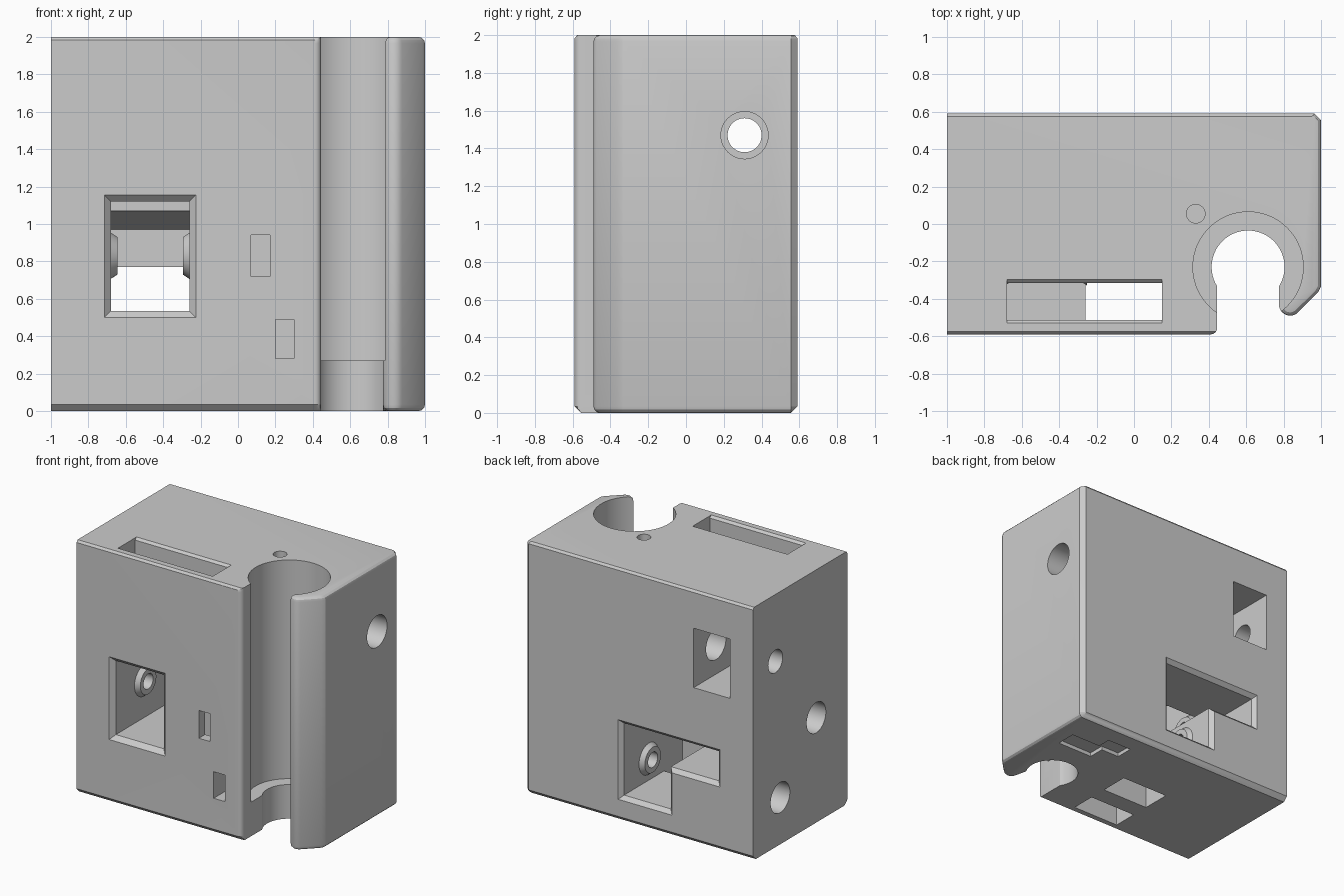
import bpy, bmesh, math

old = bpy.data.objects.get("Cube")
if old:
    bpy.data.objects.remove(old, do_unlink=True)

grey = bpy.data.materials.new("plain_grey")
grey.use_nodes = True
grey.diffuse_color = (0.6, 0.6, 0.6, 1)
grey.node_tree.nodes["Principled BSDF"].inputs["Base Color"].default_value = (0.6, 0.6, 0.6, 1)


def arc(cx, cy, r, a0, a1, n):
    angles = [math.radians(a0 + (a1 - a0) * i / n) for i in range(n + 1)]
    return [(cx + r * math.cos(a), cy + r * math.sin(a)) for a in angles]


def loft(name, rings):
    """Closed solid through equal-length rings of 3D points, capped at both ends."""
    bm = bmesh.new()
    loops = [[bm.verts.new(p) for p in ring] for ring in rings]
    bm.faces.new(loops[0])
    bm.faces.new(loops[-1])
    for low, high in zip(loops, loops[1:]):
        for i in range(len(low)):
            j = (i + 1) % len(low)
            bm.faces.new((low[i], low[j], high[j], high[i]))
    bm.normal_update()
    bmesh.ops.recalc_face_normals(bm, faces=bm.faces)
    if bm.calc_volume(signed=True) < 0:
        bmesh.ops.reverse_faces(bm, faces=bm.faces)
    me = bpy.data.meshes.new(name)
    bm.to_mesh(me)
    bm.free()
    me.materials.append(grey)
    ob = bpy.data.objects.new(name, me)
    bpy.context.scene.collection.objects.link(ob)
    return ob


def prism(points, lo, hi, axis="z"):
    """Extrude an outline along x (outline is y, z) or z (outline is x, y)."""
    place = (lambda p, d: (d, *p)) if axis == "x" else (lambda p, d: (*p, d))
    return loft("cutter", [[place(p, d) for p in points] for d in (lo, hi)])


def box(x0, x1, y0, y1, z0, z1):
    return prism([(x0, y0), (x1, y0), (x1, y1), (x0, y1)], z0, z1)


def rod(y, z, r, x0, x1):
    return prism(arc(y, z, r, 0, 352.5, 47), x0, x1, "x")


def flare(ob, axis, side, grow):
    """Widen one end of a box cutter so that it cuts a chamfered rim."""
    verts = ob.data.vertices
    mid = [sum(v.co[k] for v in verts) / len(verts) for k in range(3)]
    for v in verts:
        if (v.co[axis] - mid[axis]) * side > 0:
            for k in range(3):
                if k != axis:
                    v.co[k] += math.copysign(grow[k], v.co[k] - mid[k])
    return ob


def combine(target, tool, operation="DIFFERENCE"):
    """Apply a boolean, changing solver if the first one loses the solid."""
    before = target.data.copy()
    for solver in ("EXACT", "MANIFOLD"):
        mod = target.modifiers.new("shape", "BOOLEAN")
        mod.operation = operation
        mod.solver = solver
        mod.object = tool
        bpy.context.view_layer.objects.active = target
        bpy.ops.object.modifier_apply(modifier=mod.name)
        if len(target.data.polygons) > len(before.polygons) * 0.6:
            break
        target.data = before.copy()
    bpy.data.objects.remove(tool, do_unlink=True)


def outline(rim, front_cut, back_cut):
    """Body section: rim shrinks the jaw and right side, the cuts trim front and back."""
    pts = [(-1, -0.59)] + arc(0.41, -0.555, 0.035, -90, 0, 5)
    pts += arc(0.61, -0.23, 0.195, 212, -32, 40)
    pts += arc(0.835, -0.43, 0.06 - rim, 180, 315, 10)
    pts += [(0.985 - rim, -0.365 + rim * 0.3), (1 - rim, -0.335), (1 - rim, 0.555),
            (0.965 - rim * 0.4, 0.59), (-1, 0.59)]
    return [(x, min(max(y, front_cut - 0.59), 0.59 - back_cut)) for x, y in pts]


# Body: clamp block with hooked jaw, chamfered long rims, rounded right rim
levels = []
for t in (0, 30, 60, 90):
    a = math.radians(t)
    levels.append((0.035 * (1 - math.sin(a)), 0.035 * (1 - math.cos(a))))
rings = []
for rim, z in levels:
    rings.append([(x, y, z) for x, y in outline(rim, 0.035 - z, 0.035 - z)])
for rim, z in reversed(levels):
    trim = max(0, 0.014 - z)
    rings.append([(x, y, 2 - z) for x, y in outline(rim, trim, trim)])
body = loft("clamp_body", rings)

# Wide rod bore above the ledge
combine(body, prism(arc(0.61, -0.23, 0.295, 0, 355, 71), 0.27, 2.1))

# Front wheel chamber with sloped ceiling
combine(body, prism([(-0.65, 0.535), (0.08, 0.535), (0.08, 0.97), (-0.51, 1.12),
                     (-0.65, 1.12)], -0.68, -0.26, "x"))
combine(body, flare(box(-0.68, -0.26, -0.655, -0.555, 0.535, 1.12), 1, -1, (0.1, 0, 0.1)))

# Back wheel chamber, its floor outlet and the side passage to the front chamber
combine(body, prism([(0.65, 0.2), (0.06, 0.2), (0.06, -0.1), (-0.17, -0.1),
                     (-0.17, 0.6), (-0.05, 0.77), (0.65, 0.77)], -0.26, 0.15, "x"))
combine(body, box(-0.68, -0.2, -0.1, 0.65, 0.535, 0.77))
combine(body, flare(box(-0.26, 0.15, 0.56, 0.66, 0.2, 0.77), 1, 1, (0.1, 0, 0.1)))
combine(body, flare(box(-0.68, 0.15, 0.56, 0.66, 0.535, 0.77), 1, 1, (0.1, 0, 0.1)))

# Top slot, running to the bottom on its right half
combine(body, box(-0.68, 0.15, -0.512, -0.315, 0.6, 2.1))
combine(body, box(-0.26, 0.15, -0.512, -0.315, -0.1, 0.7))
combine(body, flare(box(-0.68, 0.15, -0.512, -0.315, 1.982, 2.082), 2, 1, (0, 0.1, 0)))

# Nut slots, back pocket and small top hole
combine(body, box(0.07, 0.17, -0.65, -0.1, 0.72, 0.94))
combine(body, box(0.2, 0.3, -0.65, 0.36, 0.28, 0.49))
combine(body, box(-0.8, -0.48, 0.12, 0.65, 1.23, 1.7))
combine(body, prism(arc(0.33, 0.055, 0.05, 0, 345, 23), 1.7, 2.1))

# Stepped shallow recess underneath
combine(body, prism([(0.86, 0.31), (0.6, 0.31), (0.6, 0.42), (0.39, 0.42),
                     (0.39, 0.28), (0.55, 0.28), (0.55, 0.15), (0.86, 0.15)], -0.1, 0.03))

# Conical bearing bosses on both chamber walls
for y, z, walls in ((-0.2, 0.83, (-0.68, -0.26)), (0.25, 0.37, (-0.26, 0.15))):
    for wall, way in zip(walls, (1, -1)):
        boss = rod(y, z, 0.13, wall - 0.01 * way, wall + 0.035 * way)
        for v in boss.data.vertices:
            if (v.co.x - wall) * way > 0:
                v.co.y = y + (v.co.y - y) * 0.77
                v.co.z = z + (v.co.z - z) * 0.77
        combine(body, boss, "UNION")

# Axle holes with screw head recesses in the left-hand end, and the long cross hole
for y, z, r, x0, x1 in ((-0.2, 0.83, 0.06, -1.1, 0.22), (-0.2, 0.83, 0.12, -1.1, -0.82),
                        (0.25, 0.37, 0.06, -1.1, 0.35), (0.25, 0.37, 0.12, -1.1, -0.42),
                        (0.31, 1.47, 0.09, -1.1, -0.7), (0.31, 1.47, 0.125, -0.6, 1.1)):
    combine(body, rod(y, z, r, x0, x1))

# Smooth bores, crisp edges
bpy.ops.object.select_all(action="DESELECT")
body.select_set(True)
bpy.context.view_layer.objects.active = body
bpy.ops.object.shade_smooth_by_angle(angle=math.radians(25))
